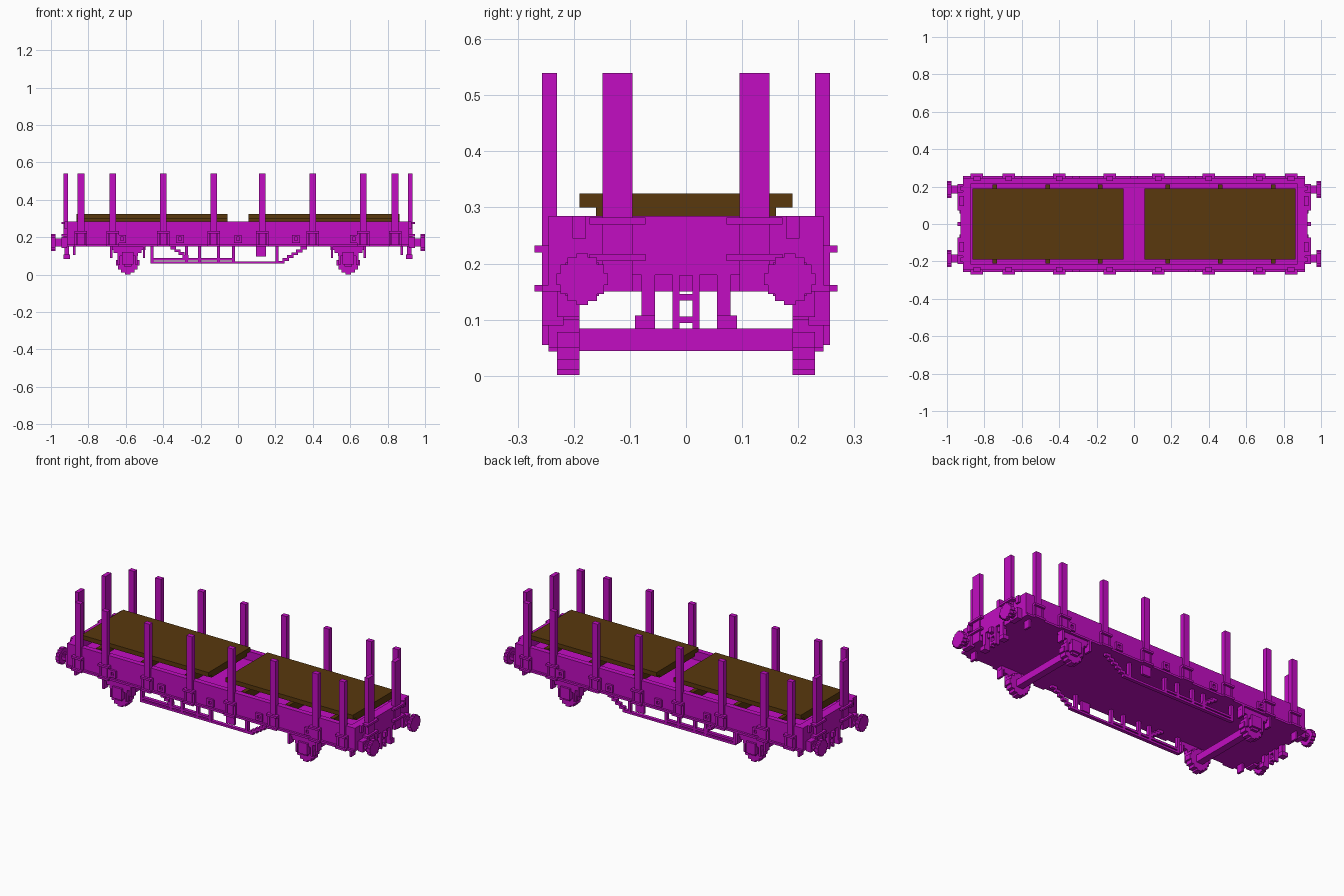
import bpy, bmesh
from math import sin, cos, pi

if "Cube" in bpy.data.objects:
    bpy.data.objects.remove(bpy.data.objects["Cube"])


def material(name, red, green, blue):
    mat = bpy.data.materials.new(name)
    mat.use_nodes = True
    color = (red, green, blue, 1)
    mat.diffuse_color = color
    mat.node_tree.nodes["Principled BSDF"].inputs["Base Color"].default_value = color
    return mat


purple = material("purple paint", 0.54, 0.004, 0.54)
brown = material("brown timber", 0.1, 0.04, 0.004)

# Main levels and half sizes shared by many parts
bottom, floor_top, rim = 0.15, 0.235, 0.285
stake_top = 0.54
body_end, body_side = 0.915, 0.245
bar = 0.012
wheel_x, wheel_radius = 0.59, 0.064
wheel_inner, wheel_outer = 0.19, 0.23


def around(center, half):
    return center - half, center + half


def make(name, boxes, mat=purple, ends=False, sides=False):
    """Build one object from boxes given as x, y and z ranges, mirrored on request."""
    bm = bmesh.new()
    for ranges in boxes:
        for end in (1, -1) if ends else (1,):
            for side in (1, -1) if sides else (1,):
                verts = bmesh.ops.create_cube(bm, size=1)["verts"]
                size = [high - low for low, high in ranges]
                middle = [(high + low) / 2 for low, high in ranges]
                middle[0] *= end
                middle[1] *= side
                bmesh.ops.scale(bm, verts=verts, vec=size)
                bmesh.ops.translate(bm, verts=verts, vec=middle)
    mesh = bpy.data.meshes.new(name)
    bm.to_mesh(mesh)
    bm.free()
    mesh.materials.append(mat)
    part = bpy.data.objects.new(name, mesh)
    bpy.context.collection.objects.link(part)


def stepped_disc(radius, steps=4):
    """Half sizes of nested rectangles that form a stepped circle."""
    angles = [pi / 2 * (step + 0.6) / (steps + 0.2) for step in range(steps)]
    return [(radius * cos(angle), radius * sin(angle)) for angle in angles]


# Wagon body: floor with raised side and end walls
full_length = around(0, body_end)
make("floor", [(full_length, around(0, body_side - bar), (bottom, floor_top))])
make("side_walls", [(full_length, (body_side - 0.03, body_side), (bottom, rim))], sides=True)
make("side_rails", [(full_length, (body_side - bar, body_side + bar), (bottom, bottom + bar))],
     sides=True)
make("end_walls", [((body_end - 0.04, body_end), around(0, body_side), (bottom, rim))], ends=True)
make("end_plates", [((body_end, body_end + bar), around(0, 0.137), (0.18, rim))], ends=True)

# Timber load in two stacks on cross slats
load_length = (0.055, 0.863)
make("load_lower_layer", [(load_length, around(0, 0.16), (rim, 0.3))], brown, ends=True)
make("load_upper_layer", [(load_length, around(0, wheel_inner), (0.3, 0.325))], brown, ends=True)
make("load_slats",
     [(around(x, bar), around(0, 0.21), (floor_top, rim)) for x in (0.18, 0.46, 0.745)],
     brown, ends=True)

# Side stakes with upper clamps, lower clamps and cheeks
stakes, clamps = [], []
clamp_depth = (body_side, 0.27)
for x in (0.13, 0.4, 0.67, 0.84):
    stakes.append((around(x, 0.018), (wheel_outer, body_side + bar), (bottom, stake_top)))
    for z in (bottom, 0.22):
        clamps.append((around(x, 0.033), clamp_depth, (z, z + bar)))
    for cheek in (x - 0.027, x + 0.027):
        clamps.append((around(cheek, bar / 2), (body_side, body_side + bar), (bottom, 0.22)))
make("side_stakes", stakes, ends=True, sides=True)
make("side_stake_clamps", clamps, ends=True, sides=True)

# End stakes with clamps and corner pads
end_stake_y = 0.122
end_stake_depth = (body_end - bar / 2, body_end + 0.018)
make("end_stakes", [(end_stake_depth, around(end_stake_y, 0.027), (bottom, stake_top))],
     ends=True, sides=True)
make("end_stake_clamps",
     [((body_end, body_end + 0.03), around(end_stake_y, 0.05), (z, z + bar)) for z in (0.205, 0.27)],
     ends=True, sides=True)
make("corner_pads", [((body_end, body_end + bar), around(wheel_inner, bar), (0.245, rim))],
     ends=True, sides=True)

# Lashing rings along the sides
rings = []
ring_depth = (body_side, body_side + bar)
for column in range(-2, 3):
    x = column * 0.31
    for z in (0.17, 0.2):
        rings.append((around(x, 0.02), ring_depth, (z, z + bar)))
    for post in (x - 0.015, x + 0.015):
        rings.append((around(post, bar / 2), ring_depth, (0.17, 0.21)))
make("lashing_rings", rings, sides=True)

# Buffers: base, shaft and round head
buffer_y, buffer_z = 0.185, 0.172
buffers = [((body_end, body_end + 0.03), around(buffer_y, 0.03), around(buffer_z, 0.03))]
for radius, reach in ((0.022, (body_end, 0.98)), (0.047, (0.977, 1))):
    for half_y, half_z in stepped_disc(radius):
        buffers.append((reach, around(buffer_y, half_y), around(buffer_z, half_z)))
make("buffers", buffers, ends=True, sides=True)

# Couplings: hook, chain rails and rungs, hoses and steps
chain_depth = around(body_end, bar)
hose_low, hose_inner = 0.083, 0.055
make("coupling_hooks", [((body_end, body_end + 0.03), around(0, bar), (bottom, 0.18))], ends=True)
make("coupling_rails", [(chain_depth, (bar, bar * 2), (hose_low, wheel_inner))],
     ends=True, sides=True)
make("coupling_rungs", [(chain_depth, around(0, bar * 2), around(z, bar / 2)) for z in (0.1, 0.14)],
     ends=True)
make("brake_hoses",
     [(chain_depth, (hose_inner, hose_inner + bar * 2), (hose_low, 0.18)),
      (around(body_end, bar * 1.5), (hose_inner, hose_inner + bar * 3), (hose_low, hose_low + bar * 2))],
     ends=True, sides=True)
make("end_steps", [(around(0.875, bar / 2), (wheel_inner, wheel_outer), (0.105, bottom))],
     ends=True, sides=True)

# Wheels and axles
make("wheels",
     [(around(wheel_x, half_x), (wheel_inner, wheel_outer), around(wheel_radius, half_z))
      for half_x, half_z in stepped_disc(wheel_radius)],
     ends=True, sides=True)
make("axles", [(around(wheel_x, 0.02), around(0, wheel_inner), around(wheel_radius, 0.02))], ends=True)

# Axle boxes with guards, leaf springs and hangers
box_depth = (wheel_outer - bar, body_side + bar)
spring_depth = (wheel_outer - bar, body_side)
axle_gear = [(around(wheel_x, 0.03), box_depth, (0.055, 0.12)),
             (around(wheel_x, 0.02), spring_depth, (0.043, 0.06))]
for leaf in range(3):
    z = 0.1 + leaf * 0.016
    axle_gear.append((around(wheel_x, 0.055 + leaf * 0.02), spring_depth, (z, z + 0.018)))
for way in (-1, 1):
    axle_gear.append((around(wheel_x + way * 0.048, bar / 2), spring_depth, (0.05, bottom)))
    axle_gear.append((around(wheel_x + way * 0.088, bar / 2), box_depth, (0.09, bottom)))
make("axle_boxes_and_springs", axle_gear, ends=True, sides=True)

# Underframe truss with posts and stepped diagonals
truss_depth = (0.2, 0.22)
truss_left, truss_right, truss_low = 0.22, -0.46, 0.058
truss = [((truss_right, truss_left), truss_depth, (truss_low, truss_low + bar)),
         ((truss_right, -0.02), truss_depth, (truss_low + bar * 1.5, truss_low + bar * 2.5))]
for x in (truss_right, -0.275, -0.205, -0.105, -0.025, truss_left - bar):
    truss.append((around(x, 0.008), truss_depth, (truss_low, bottom)))


def diagonal(start, low, run, steps):
    """Stepped brace climbing from start towards the body."""
    rise = (bottom - low) / steps
    for step in range(steps):
        z = low + step * rise
        truss.append((around(start + step * run, abs(run) * 0.7), truss_depth, (z, z + rise)))


diagonal(start=truss_left + bar, low=truss_low, run=0.024, steps=6)
diagonal(start=-0.28, low=0.09, run=-0.022, steps=4)
make("underframe_truss", truss, sides=True)
make("brake_handles", [(around(0.122, 0.027), (wheel_outer, body_side), (0.097, bottom))], sides=True)
